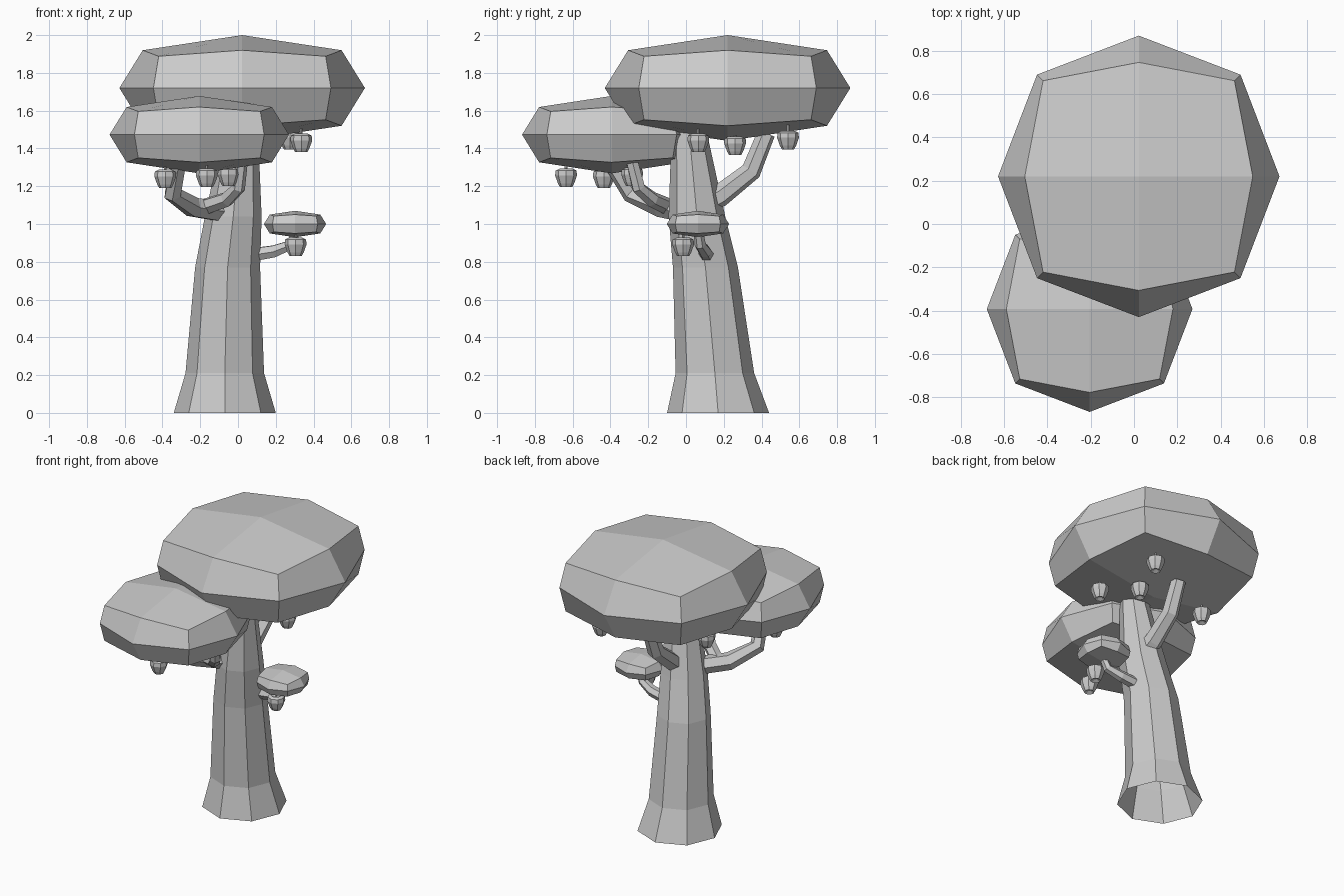
import bpy, bmesh
from math import sin, cos, pi
from mathutils import Vector

if "Cube" in bpy.data.objects:
    bpy.data.objects.remove(bpy.data.objects["Cube"])


def finish(name, bm):
    bmesh.ops.recalc_face_normals(bm, faces=bm.faces)
    mesh = bpy.data.meshes.new(name)
    bm.to_mesh(mesh)
    bm.free()
    obj = bpy.data.objects.new(name, mesh)
    bpy.context.collection.objects.link(obj)
    return obj


def loft(name, rings, sides, level=False, cap_start=False, cap_end=True):
    """Skin rings given as (x, y, z, radius); level keeps every ring horizontal."""
    bm = bmesh.new()
    pts = [Vector(r[:3]) for r in rings]
    loops = []
    for i, p in enumerate(pts):
        d = pts[min(i + 1, len(pts) - 1)] - pts[max(i - 1, 0)]
        if level:
            u, v = Vector((1, 0, 0)), Vector((0, 1, 0))
        else:
            d.normalize()
            ref = Vector((0.75, -0.66, 0)) if abs(d.x) < abs(d.y) else Vector((0.3, -0.95, 0))
            if i == 0:
                side = ref
            u = (side - d * side.dot(d)).normalized()
            side = u
            v = d.cross(u)
        loops.append([bm.verts.new(p + rings[i][3] * (u * cos(2 * pi * k / sides) + v * sin(2 * pi * k / sides)))
                      for k in range(sides)])
    for a, b in zip(loops, loops[1:]):
        for k in range(sides):
            j = (k + 1) % sides
            bm.faces.new((a[k], a[j], b[j], b[k]))
    if cap_start:
        bm.faces.new(loops[0])
    if cap_end:
        bm.faces.new(loops[-1])
    return finish(name, bm)


def canopy(name, centre, radius, height):
    """Cube subdivided once and rounded into a flattened 24-quad blob."""
    bm = bmesh.new()
    bmesh.ops.create_cube(bm, size=2)
    bmesh.ops.subdivide_edges(bm, edges=bm.edges[:], cuts=1, use_grid_fill=True)
    for v in bm.verts:
        s = [round(c) for c in v.co]
        n = sum(map(abs, s))
        if n == 3:
            h, k = 0.68, 0.6
        elif n == 2:
            h, k = (0.81, 0.714) if s[2] else (0.723, 0)
        else:
            h, k = 1, 1
        v.co = Vector((s[0] * h * radius, s[1] * h * radius, s[2] * k * height)) + Vector(centre)
    return finish(name, bm)


# Trunk, open at the base
loft("trunk", [(-0.07, 0.17, 0, 0.27), (-0.07, 0.153, 0.21, 0.208), (-0.055, 0.103, 0.77, 0.172),
               (-0.025, 0.058, 1.04, 0.15), (0.01, 0.02, 1.45, 0.098), (0.015, 0.015, 1.55, 0.09)],
     8, level=True)

# Foliage
canopy("large_canopy", (0.022, 0.22, 1.72), 0.65, 0.28)
canopy("front_canopy", (-0.205, -0.393, 1.473), 0.475, 0.205)
canopy("small_canopy", (0.302, 0.063, 1.0), 0.165, 0.07)

# Branches
loft("back_branch", [(0, 0.06, 1.09, 0.065), (-0.01, 0.18, 1.15, 0.06),
                     (-0.01, 0.345, 1.28, 0.054), (-0.01, 0.425, 1.48, 0.048)], 6)
loft("left_branch", [(-0.05, 0.02, 1.06, 0.06), (-0.24, -0.13, 1.09, 0.058),
                     (-0.345, -0.29, 1.16, 0.05), (-0.31, -0.40, 1.33, 0.042)], 6)
loft("front_branch", [(-0.18, -0.09, 1.09, 0.045), (-0.06, -0.18, 1.13, 0.042),
                      (0.0, -0.25, 1.19, 0.038), (0.02, -0.29, 1.35, 0.034)], 6)
loft("side_branch", [(0.06, 0.11, 0.835, 0.04), (0.19, 0.10, 0.855, 0.036),
                     (0.28, 0.075, 0.89, 0.03), (0.31, 0.065, 0.97, 0.025)], 6)

# Hanging fruit: lathed profile with a dimple at both ends
fruit_profile = [(-0.036, 0.008), (-0.05, 0.032), (-0.03, 0.043), (0.012, 0.058),
                 (0.038, 0.055), (0.048, 0.035), (0.034, 0.01)]
fruit_spots = [(-0.385, -0.435, 1.24), (-0.165, -0.635, 1.245), (-0.05, -0.285, 1.25),
               (0.335, 0.065, 1.43), (0.275, 0.54, 1.445), (0.17, 0.26, 1.415),
               (-0.34, 0.26, 1.42), (0.305, -0.015, 0.88)]
for n, (x, y, z) in enumerate(fruit_spots):
    loft(f"fruit_{n + 1}", [(x, y, z + dz, r) for dz, r in fruit_profile], 8, level=True, cap_start=True)
    loft(f"fruit_stem_{n + 1}", [(x, y, z + 0.03, 0.007), (x, y, z + 0.08, 0.007)], 4, level=True)
